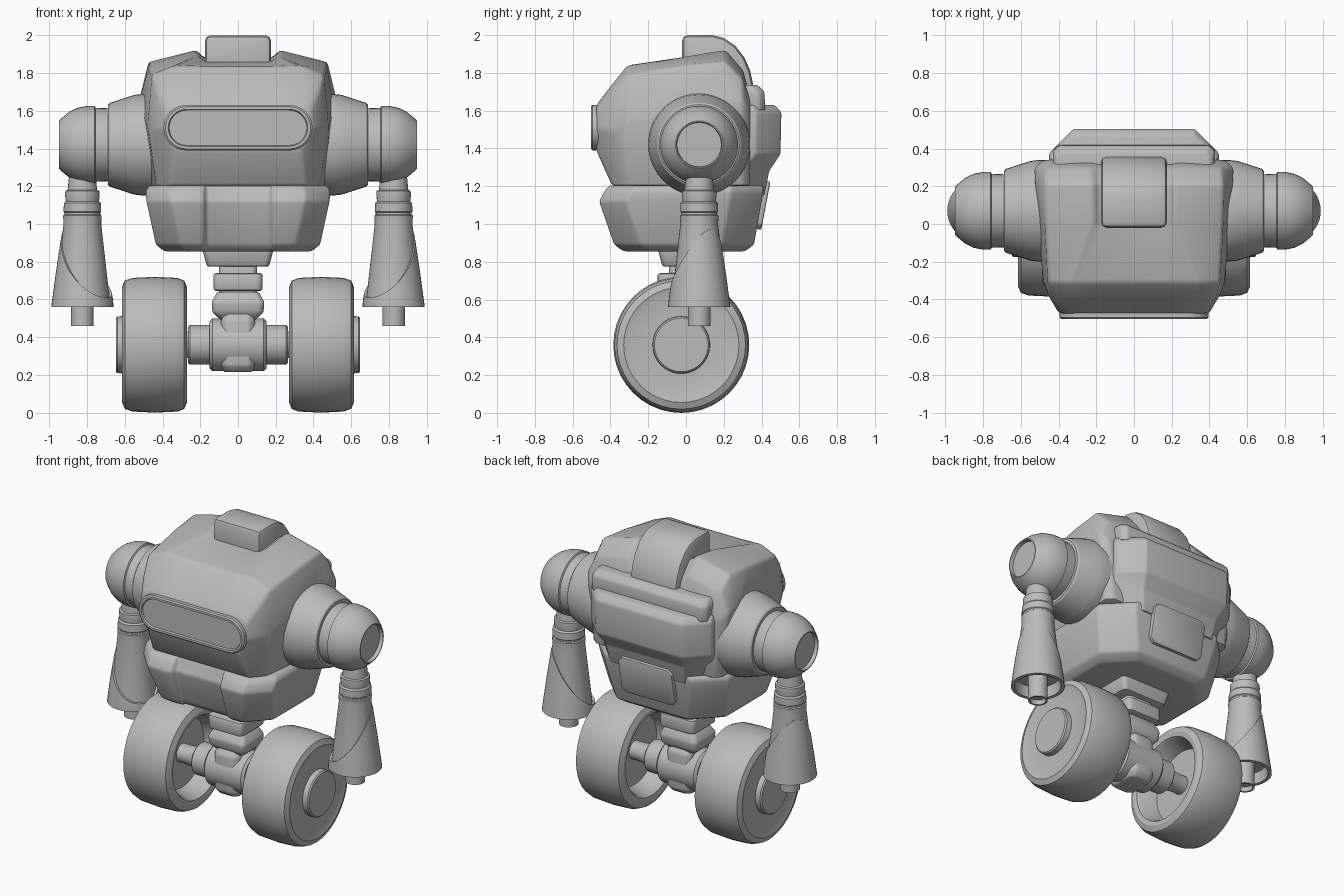
import bpy, bmesh
from math import sin, cos, pi, radians
from mathutils import Matrix

cube = bpy.data.objects.get("Cube")
if cube:
    bpy.data.objects.remove(cube, do_unlink=True)

grey = bpy.data.materials.new("plain_grey")
grey.use_nodes = True
grey.diffuse_color = (0.5, 0.5, 0.5, 1)
grey.node_tree.nodes["Principled BSDF"].inputs["Base Color"].default_value = (0.5, 0.5, 0.5, 1)


def finish(name, bm, bevel=0, matrix=None, angle=32):
    """Round the hard edges, shade and link a part."""
    bmesh.ops.recalc_face_normals(bm, faces=bm.faces)
    if bevel:
        hard = [e for e in bm.edges if len(e.link_faces) == 2 and e.calc_face_angle(0) > radians(22)]
        bmesh.ops.bevel(bm, geom=hard, offset=bevel, segments=2, profile=0.5,
                        affect='EDGES', clamp_overlap=True)
    if matrix:
        bm.transform(matrix)
        bmesh.ops.recalc_face_normals(bm, faces=bm.faces)
    mesh = bpy.data.meshes.new(name)
    bm.to_mesh(mesh)
    bm.free()
    mesh.materials.append(grey)
    mesh.shade_smooth()
    mesh.set_sharp_from_angle(angle=radians(angle))
    obj = bpy.data.objects.new(name, mesh)
    bpy.context.collection.objects.link(obj)
    return obj


def loft(name, rings, bevel=0, caps=True, **kw):
    """Skin a list of rings that have equal point counts."""
    bm = bmesh.new()
    vs = [[bm.verts.new(p) for p in ring] for ring in rings]
    n = len(vs[0])
    for a, b in zip(vs, vs[1:]):
        for i in range(n):
            j = (i + 1) % n
            bm.faces.new((a[i], a[j], b[j], b[i]))
    if caps:
        bm.faces.new(vs[0])
        bm.faces.new(vs[-1])
    return finish(name, bm, bevel, **kw)


def mirrored(half):
    """Complete a right-hand half outline given as (x, other) pairs."""
    return half + [(-x, v) for x, v in reversed(half)]


def circle(r, n=40):
    return [(r * cos(2 * pi * i / n), r * sin(2 * pi * i / n)) for i in range(n)]


def lathe(name, profile, axis, at, side=1):
    """Turn (position, radius) pairs about the x or z axis."""
    if axis == 'x':
        rings = [[(side * p, at[0] + u, at[1] + v) for u, v in circle(r)] for p, r in profile]
    else:
        rings = [[(at[0] + u, at[1] + v, p) for u, v in circle(r)] for p, r in profile]
    return loft(name, rings)


def octagon_stack(name, sections, bevel=0.01):
    """Sections are z, half width, front y, back y, corner cut."""
    rings = []
    for z, w, f, b, c in sections:
        half = [(w - c, f), (w, f + c), (w, b - c), (w - c, b)]
        rings.append([(x, y, z) for x, y in mirrored(half)])
    return loft(name, rings, bevel)


# Head shell, skinned front to back, with a sunken strip along the crown
# y, strip z, crown (x, z), shoulder (x, z), widest (x, z), bottom (x, z)
head = [
    (-0.475, 1.63, (.34, 1.63), (.385, 1.60), (.40, 1.50), (.33, 1.39)),
    (-0.39, 1.74, (.36, 1.74), (.43, 1.70), (.45, 1.50), (.36, 1.20)),
    (-0.31, 1.835, (.34, 1.84), (.455, 1.79), (.48, 1.52), (.43, 1.20)),
    (0.0, 1.865, (.215, 1.89), (.47, 1.84), (.51, 1.60), (.47, 1.20)),
    (0.21, 1.885, (.22, 1.925), (.475, 1.86), (.525, 1.65), (.48, 1.20)),
    (0.30, 1.78, (.23, 1.82), (.46, 1.77), (.53, 1.65), (.48, 1.20)),
    (0.34, 1.66, (.24, 1.68), (.42, 1.66), (.48, 1.60), (.44, 1.20)),
]
loft("head_shell", [[(x, y, z) for x, z in mirrored([(.185, strip), *pts])]
                    for y, strip, *pts in head], 0.018)

# Rounded hump on the crown
profile = [(-.02, 1.82), (-.02, 2.0), (.14, 2.0), (.20, 1.985), (.26, 1.945),
           (.31, 1.88), (.34, 1.81), (.355, 1.74), (.355, 1.62), (.1, 1.62)]
loft("crown_hump", [[(x, y, z) for y, z in profile] for x in (-.175, .175)], 0.03)

# Visor: raised capsule with a sunken lens
def capsule(y, w, h, n=16):
    pts = []
    for s in (1, -1):
        for i in range(n + 1):
            t = -pi / 2 + pi * i / n
            pts.append((s * (w - h + h * cos(t)), y, 1.51 + s * h * sin(t)))
    return pts

loft("visor", [capsule(-.42, .395, .12), capsule(-.495, .395, .12), capsule(-.503, .385, .112),
               capsule(-.503, .37, .098), capsule(-.492, .365, .093)])

# Lower body with a sunken front panel
rings = []
for z, w, f, b, d in [(.855, .39, -.33, .31, .02), (.89, .435, -.38, .36, .035),
                      (1.12, .485, -.46, .40, .04), (1.175, .49, -.43, .41, .04),
                      (1.205, .47, -.405, .41, .02)]:
    half = [(.165, f + d), (.185, f), (w - .13, f), (w, f + .14), (w, b - .17), (w - .17, b)]
    rings.append([(x, y, z) for x, y in mirrored(half)])
loft("lower_body", rings, 0.015)

# Back module, its top ridge and the hatch
octagon_stack("back_module", [(1.15, .42, .0, .415, .15), (1.28, .43, .0, .44, .14),
                              (1.37, .45, .0, .50, .13), (1.59, .45, .0, .505, .13),
                              (1.63, .44, .0, .47, .12)], 0.01)
octagon_stack("back_ridge", [(1.60, .43, .2, .42, .03), (1.70, .43, .2, .415, .03),
                             (1.735, .41, .2, .38, .03)], 0.01)

hatch = [(.17, -.13), (.2, -.1), (.2, .1), (.17, .13)]
loft("back_hatch", [[(x, y, z) for x, z in mirrored(hatch)] for y in (-.03, .018)], 0.008,
     matrix=Matrix.Translation((0, .405, 1.10)) @ Matrix.Rotation(-.19, 4, 'X'))

# Waist, stacked from the body down to the axle housing
octagon_stack("waist_plate", [(.87, .19, -.15, .13, .02), (.775, .165, -.125, .11, .02)])
octagon_stack("waist_neck", [(.80, .10, -.09, .07, .02), (.56, .10, -.09, .07, .02)])
octagon_stack("waist_block", [(.74, .13, -.15, .11, .02), (.645, .13, -.15, .11, .02)], 0.015)
octagon_stack("waist_joint", [(.64, .11, -.11, .08, .02), (.585, .14, -.14, .10, .02),
                              (.53, .135, -.13, .09, .02), (.49, .09, -.10, .06, .02)])
octagon_stack("axle_housing", [(.53, .07, -.12, .07, .02), (.49, .09, -.15, .10, .03),
                               (.25, .09, -.15, .10, .03), (.215, .075, -.12, .07, .03)])
lathe("axle_drum", [(-.15, .125), (-.135, .14), (.135, .14), (.15, .125)], 'x', (-.025, .36))

for side, word in ((1, "left"), (-1, "right")):
    # Wheel, hollow on the inside, with a raised hub outside
    hub = (-.025, .36)
    lathe(word + "_wheel", [(.40, .235), (.30, .26), (.275, .275), (.27, .305), (.285, .34),
                            (.32, .354), (.44, .36), (.56, .354), (.60, .34), (.615, .305),
                            (.605, .27), (.605, .152), (.64, .15), (.648, .142)], 'x', hub, side)
    lathe(word + "_axle", [(.13, .105), (.255, .105), (.265, .095), (.265, .07),
                           (.34, .06), (.41, .06)], 'x', hub, side)

    # Shoulder collar and ball with a sunken end cap
    joint = (.07, 1.42)
    lathe(word + "_shoulder_collar", [(.38, .262), (.50, .27), (.55, .264), (.68, .222),
                                      (.688, .212), (.688, .17)], 'x', joint, side)
    lathe(word + "_shoulder_ball", [(.66, .192), (.755, .196), (.76, .206), (.80, .206),
                                    (.85, .196), (.895, .174), (.93, .145), (.95, .126),
                                    (.95, .12), (.925, .117)], 'x', joint, side)

    # Upper arm, ringed elbow and forearm with an open cuff
    at = (side * .825, .07)
    lathe(word + "_forearm", [(1.31, .065), (1.18, .078), (1.175, .09), (1.155, .092),
                              (1.12, .088), (1.11, .098), (1.065, .1), (1.06, .095),
                              (1.05, .095), (1.045, .102), (1.0, .1), (.60, .145),
                              (.59, .158), (.56, .16), (.56, .142), (.63, .13)], 'z', at)
    lathe(word + "_hand_peg", [(.66, .06), (.46, .06), (.46, .048), (.49, .045)], 'z', at)

    # Sleeve swept up to a peak on the outer side
    def sleeve_ring(level, inset):
        ring = []
        for i in range(40):
            t = 2 * pi * i / 40
            z = .56 + level * (.05 + .36 * ((1 + cos(t - .6)) / 2) ** 1.2)
            r = .165 - max(z - .58, 0) * .15 - inset
            ring.append((at[0] + side * r * cos(t), at[1] + r * sin(t), z))
        return ring

    loft(word + "_sleeve", [sleeve_ring(0, .02), sleeve_ring(0, 0), sleeve_ring(.5, 0),
                            sleeve_ring(1, 0), sleeve_ring(1, .02)], caps=False)
